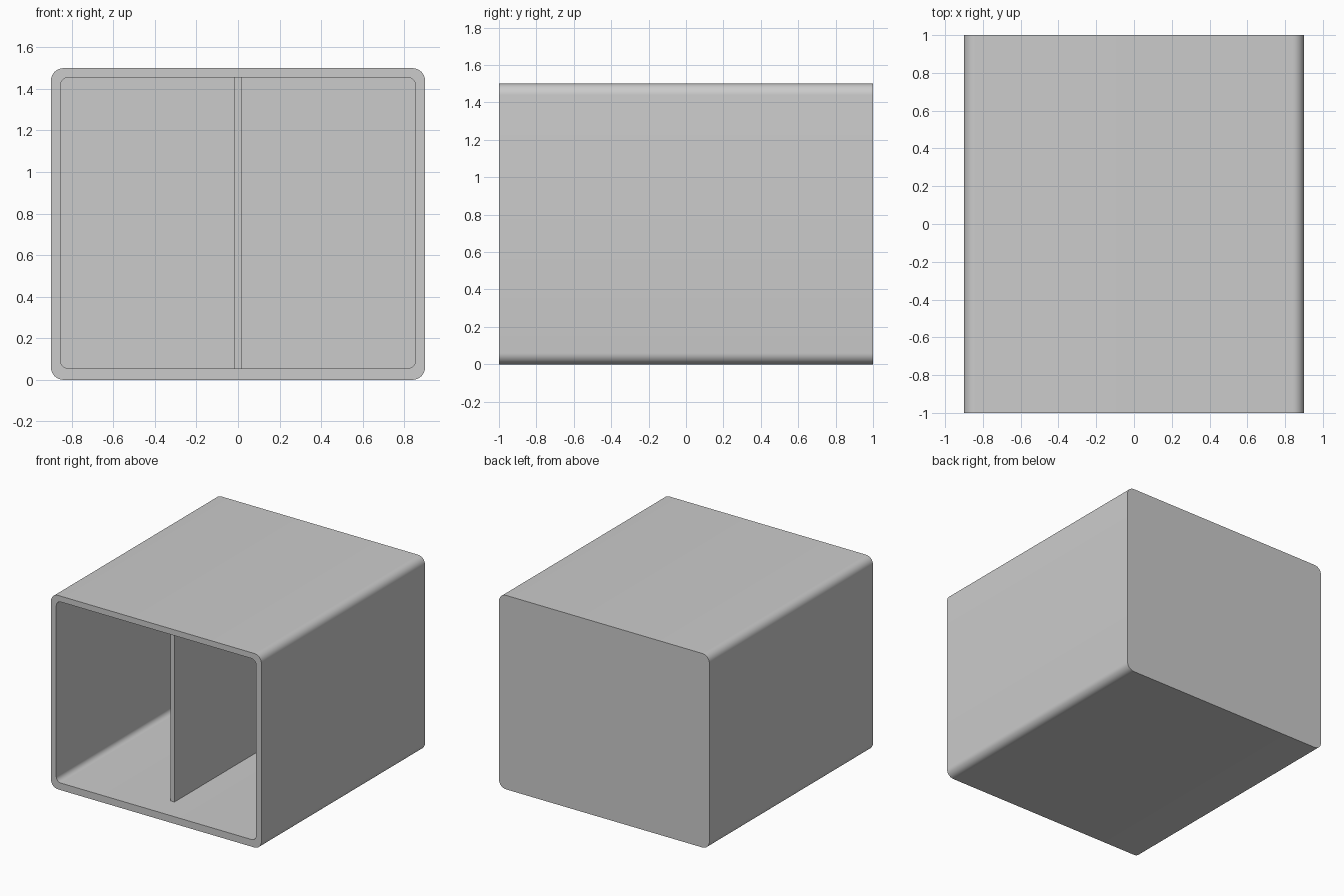
import bpy, bmesh, math

old = bpy.data.objects.get("Cube")
if old:
    bpy.data.objects.remove(old)

grey = bpy.data.materials.new("light grey")
grey.use_nodes = True
colour = (0.6, 0.6, 0.6, 1)
grey.diffuse_color = colour
grey.node_tree.nodes["Principled BSDF"].inputs["Base Color"].default_value = colour


def rounded_loop(bm, half_width, bottom, top, radius, y, steps=8):
    """Ring of vertices round a rounded rectangle, counter-clockwise from the front."""
    verts = []
    corners = [(1, top - radius), (-1, top - radius), (-1, bottom + radius), (1, bottom + radius)]
    for quarter, (side, cz) in enumerate(corners):
        for i in range(steps + 1):
            a = math.pi / 2 * (quarter + i / steps)
            x = side * (half_width - radius) + radius * math.cos(a)
            verts.append(bm.verts.new((x, y, cz + radius * math.sin(a))))
    return verts


def finish(name, bm):
    bmesh.ops.recalc_face_normals(bm, faces=bm.faces)
    mesh = bpy.data.meshes.new(name)
    bm.to_mesh(mesh)
    bm.free()
    mesh.materials.append(grey)
    obj = bpy.data.objects.new(name, mesh)
    bpy.context.collection.objects.link(obj)
    bpy.ops.object.select_all(action="DESELECT")
    obj.select_set(True)
    bpy.context.view_layer.objects.active = obj
    bpy.ops.object.shade_smooth_by_angle(angle=math.radians(30))
    return obj


# Hollow shell, open at the front: outside back, outside front, inside front, inside back
bm = bmesh.new()
outer = dict(half_width=0.9, bottom=0, top=1.5, radius=0.06)
inner = dict(half_width=0.855, bottom=0.055, top=1.455, radius=0.04)
loops = [rounded_loop(bm, y=1, **outer), rounded_loop(bm, y=-1, **outer),
         rounded_loop(bm, y=-1, **inner), rounded_loop(bm, y=0.955, **inner)]
for a, b in zip(loops, loops[1:]):
    for i in range(len(a)):
        j = (i + 1) % len(a)
        bm.faces.new((a[i], a[j], b[j], b[i]))
bm.faces.new(loops[0])
bm.faces.new(loops[-1])
finish("box_shell", bm)

# Upright divider, set back from the opening
bm = bmesh.new()
bmesh.ops.create_cube(bm, size=1)
bmesh.ops.scale(bm, vec=(0.034, 1.755, 1.4), verts=bm.verts)
bmesh.ops.translate(bm, vec=(0, 0.0775, 0.755), verts=bm.verts)
finish("divider", bm)
